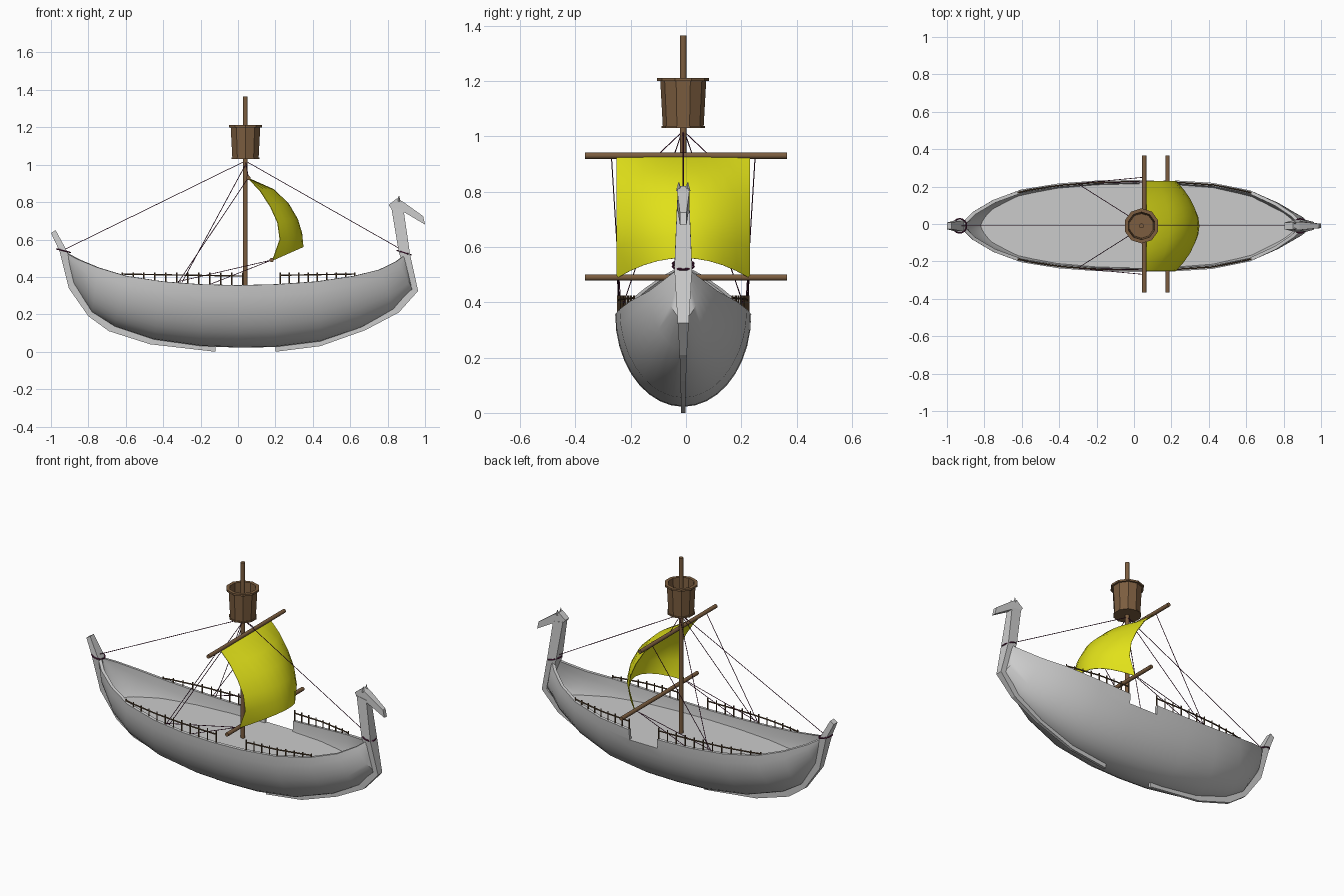
import bpy, bmesh, math
from mathutils import Vector

if "Cube" in bpy.data.objects:
    bpy.data.objects.remove(bpy.data.objects["Cube"])

Y0 = -0.01  # centre line of the ship


def mat(name, rgb):
    m = bpy.data.materials.new(name)
    m.diffuse_color = (*rgb, 1)
    m.use_nodes = True
    m.node_tree.nodes["Principled BSDF"].inputs["Base Color"].default_value = m.diffuse_color
    return m


WOOD = mat("wood", (0.2, 0.11, 0.05))
DARK = mat("dark_wood", (0.1, 0.06, 0.03))
CLOTH = mat("cloth", (0.75, 0.75, 0.01))
ROPE = mat("rope", (0.1, 0.015, 0.06))


def finish(name, bm, material=None, smooth=None, normals=True):
    if normals:
        bmesh.ops.recalc_face_normals(bm, faces=bm.faces)
    me = bpy.data.meshes.new(name)
    bm.to_mesh(me)
    bm.free()
    ob = bpy.data.objects.new(name, me)
    bpy.context.collection.objects.link(ob)
    if material:
        me.materials.append(material)
    if smooth:
        shade(ob, smooth)
    return ob


def activate(ob):
    bpy.ops.object.select_all(action='DESELECT')
    ob.select_set(True)
    bpy.context.view_layer.objects.active = ob


def shade(ob, deg):
    activate(ob)
    bpy.ops.object.shade_smooth_by_angle(angle=math.radians(deg))


def loft(bm, rings, closed=False, caps=False):
    vs = [[bm.verts.new(p) for p in r] for r in rings]
    n = len(vs[0])
    for a, b in zip(vs, vs[1:]):
        for j in range(n if closed else n - 1):
            k = (j + 1) % n
            bm.faces.new((a[j], a[k], b[k], b[j]))
    if caps:
        bm.faces.new(vs[0])
        bm.faces.new(vs[-1][::-1])


def rods(name, segs, r, sides, material):
    """Straight round bars between point pairs, as one object."""
    bm = bmesh.new()
    for a, b in segs:
        a, b = Vector(a), Vector(b)
        d = (b - a).normalized()
        u = d.cross((1, 0, 0) if abs(d.x) < 0.7 else (0, 1, 0)).normalized()
        v = d.cross(u)
        ang = [2 * math.pi * (i + 0.5) / sides for i in range(sides)]
        ring = [(u * math.cos(t) + v * math.sin(t)) * r for t in ang]
        loft(bm, [[a + p for p in ring], [b + p for p in ring]], True, True)
    return finish(name, bm, material, 50)


def solidify(ob, t):
    m = ob.modifiers.new("thickness", 'SOLIDIFY')
    m.thickness, m.offset = t, -1
    activate(ob)
    bpy.ops.object.modifier_apply(modifier=m.name)


# Hull stations: keel x, z, then gunwale x, z, half width
ST = [(-.92, .515, -.925, .53, .012), (-.88, .36, -.86, .495, .075),
      (-.78, .21, -.75, .45, .14), (-.66, .135, -.6, .405, .195),
      (-.45, .065, -.4, .375, .227), (-.2, .03, -.2, .36, .242),
      (0, .022, 0, .355, .246), (.2, .025, .2, .36, .244),
      (.44, .055, .42, .375, .23), (.66, .13, .62, .405, .19),
      (.83, .225, .76, .44, .125), (.935, .335, .85, .485, .065),
      (.9, .5, .905, .525, .012)]


def section(s, a):
    kx, kz, gx, gz, w = s
    t = 1 - math.cos(a)
    p = 1 + 0.5 * abs(kx) ** 4
    y = math.copysign(w * abs(math.sin(a)) ** p, a)
    return Vector((kx + (gx - kx) * t, Y0 + y, kz + (gz - kz) * t))


def gunwale(x):
    for a, b in zip(ST, ST[1:]):
        if a[2] <= x <= b[2]:
            f = (x - a[2]) / (b[2] - a[2])
            return a[3] + (b[3] - a[3]) * f, a[4] + (b[4] - a[4]) * f


# Hull shell with a boarding gap on the back side
bm = bmesh.new()
loft(bm, [[section(s, math.pi / 2 * j / 9) for j in range(-9, 10)] for s in ST])
bmesh.ops.recalc_face_normals(bm, faces=bm.faces)
low = min(bm.faces, key=lambda f: f.calc_center_median().z)
if low.normal.z > 0:
    bmesh.ops.reverse_faces(bm, faces=bm.faces)
hull = finish("hull", bm, normals=False)
solidify(hull, 0.018)
bpy.ops.mesh.primitive_cube_add(size=1, location=(.125, .25, .39))
cutter = bpy.context.object
cutter.name, cutter.scale, cutter.hide_render = "gap_cutter", (.19, .2, .18), True
m = hull.modifiers.new("gap", 'BOOLEAN')
m.operation, m.object, m.solver = 'DIFFERENCE', cutter, 'EXACT'
activate(hull)
bpy.ops.object.modifier_apply(modifier=m.name)
bpy.data.objects.remove(cutter)
shade(hull, 35)

# Flat deck fitted to the hull section at its height
DZ = 0.3
bm = bmesh.new()
half = [section(s, math.acos(1 - (DZ - s[1]) / (s[3] - s[1])))
        for s in ST if s[1] < DZ]
outline = [(-.835, Y0)] + [(p.x, p.y - .006) for p in half] + [(.88, Y0)]
outline += [(x, 2 * Y0 - y) for x, y in outline[-2:0:-1]]
bm.faces.new([bm.verts.new((x, y, DZ)) for x, y in outline])
finish("deck", bm)


# Keel ends: outer x, z, inner x, z, half width
def strip(name, rows):
    bm = bmesh.new()
    loft(bm, [[(ox, Y0 - h, oz), (ox, Y0 + h, oz), (ix, Y0 + h, iz), (ix, Y0 - h, iz)]
              for ox, oz, ix, iz, h in rows], True, True)
    finish(name, bm)


strip("stern_post", [(-.12, 0, -.12, .03, .008), (-.47, .04, -.46, .07, .008),
                     (-.69, .11, -.66, .145, .01), (-.8, .19, -.77, .22, .013),
                     (-.905, .34, -.87, .36, .02), (-.955, .54, -.91, .53, .03),
                     (-1, .635, -.975, .65, .018)])
strip("stem_post", [(.2, 0, .2, .03, .008), (.44, .03, .43, .055, .008),
                    (.68, .115, .65, .135, .01), (.86, .21, .82, .23, .013),
                    (.963, .325, .93, .335, .02), (.92, .52, .86, .53, .032),
                    (.885, .76, .82, .77, .022)])

# Figurehead: side profile x, z, half width
prof = [(.82, .765, .022), (.805, .785, .018), (.85, .82, .02), (.885, .8, .022),
        (.99, .725, .012), (1, .68, .012), (.89, .745, .022)]
bm = bmesh.new()
loft(bm, [[(x, Y0 - h, z) for x, z, h in prof], [(x, Y0 + h, z) for x, z, h in prof]],
     True, True)
for s in (-1, 1):
    ret = bmesh.ops.create_cone(bm, cap_ends=True, segments=4, radius1=.01, radius2=.002, depth=.03)
    bmesh.ops.translate(bm, verts=ret["verts"], vec=(.86, Y0 + s * .016, .818))
finish("figurehead", bm)

# Mast and yards
rods("mast", [((.04, Y0, DZ), (.04, Y0, 1.365))], .013, 8, WOOD)
rods("upper_yard", [((.055, -.365, .93), (.055, .365, .93))], .012, 8, WOOD)
rods("lower_yard", [((.18, -.365, .49), (.18, .365, .49))], .012, 8, WOOD)

# Lookout basket: open tub with floor and rims
bm = bmesh.new()
tub = [(.001, 1.03), (.079, 1.03), (.079, 1.038), (.074, 1.038), (.083, 1.2), (.094, 1.2),
       (.094, 1.211), (.074, 1.211), (.066, 1.05), (.001, 1.05)]
ang = [2 * math.pi * (i + .5) / 10 for i in range(10)]
loft(bm, [[(.04 + r * math.cos(t), Y0 + r * math.sin(t), z) for t in ang]
          for r, z in tub], True)
finish("lookout_basket", bm, WOOD)

# Billowing sail: blend between edge curve and centre curve
edge = [(.055, .93), (.12, .86), (.175, .775), (.213, .69), (.225, .6), (.185, .487)]
mid = [(.055, .93), (.19, .87), (.27, .795), (.32, .71), (.343, .635), (.35, .56)]
bm = bmesh.new()
rows = []
for e, c in zip(edge, mid):
    row = []
    for j in range(-5, 6):
        k = 1 - (j / 5) ** 2
        row.append((e[0] + (c[0] - e[0]) * k, Y0 + .241 * j / 5, e[1] + (c[1] - e[1]) * k))
    rows.append(row)
loft(bm, rows)
sail = finish("sail", bm, CLOTH)
solidify(sail, .004)
shade(sail, 40)

# Railings along both gunwales
posts, rails = [], []
for s in (-1, 1):
    for x0, x1, n in ((-.62, .025, 12), (.225, .625, 9)):
        last = None
        for i in range(n):
            x = x0 + (x1 - x0) * i / (n - 1)
            z, w = gunwale(x)
            y = Y0 + s * (w - .01)
            posts.append(((x, y, z - .01), (x, y, .425)))
            p = (x, y, .405 + .01 * abs(x) / .6)
            if last:
                rails.append((last, p))
            last = p
rods("railing_posts", posts, .004, 6, DARK)
rods("railing_bars", rails, .004, 6, DARK)

# Rigging
ropes = [((.04, Y0, 1.02), (-.93, Y0, .545)), ((.04, Y0, 1.02), (.885, Y0, .54))]
for s in (-1, 1):
    side = lambda x, y, z: (x, Y0 + s * y, z)
    ropes += [(side(.04, 0, 1.02), side(.055, .09, .935)),
              (side(.055, .26, .93), side(-.32, .225, .37)),
              (side(.04, .01, 1.0), side(-.3, .225, .37)),
              (side(.18, .24, .49), side(-.32, .225, .375)),
              (side(.18, .235, .49), side(-.15, .235, .36))]
rods("rigging", ropes, .002, 5, ROPE)

# Rope lashings on stem and stern
for name, x, z, tilt in (("stern_lashing", -.932, .54, .25), ("bow_lashing", .888, .53, .3)):
    bpy.ops.mesh.primitive_torus_add(location=(x, Y0, z), rotation=(0, tilt, 0), major_radius=.038,
                                     minor_radius=.004, major_segments=16, minor_segments=6)
    bpy.context.object.name = name
    bpy.context.object.data.materials.append(ROPE)
